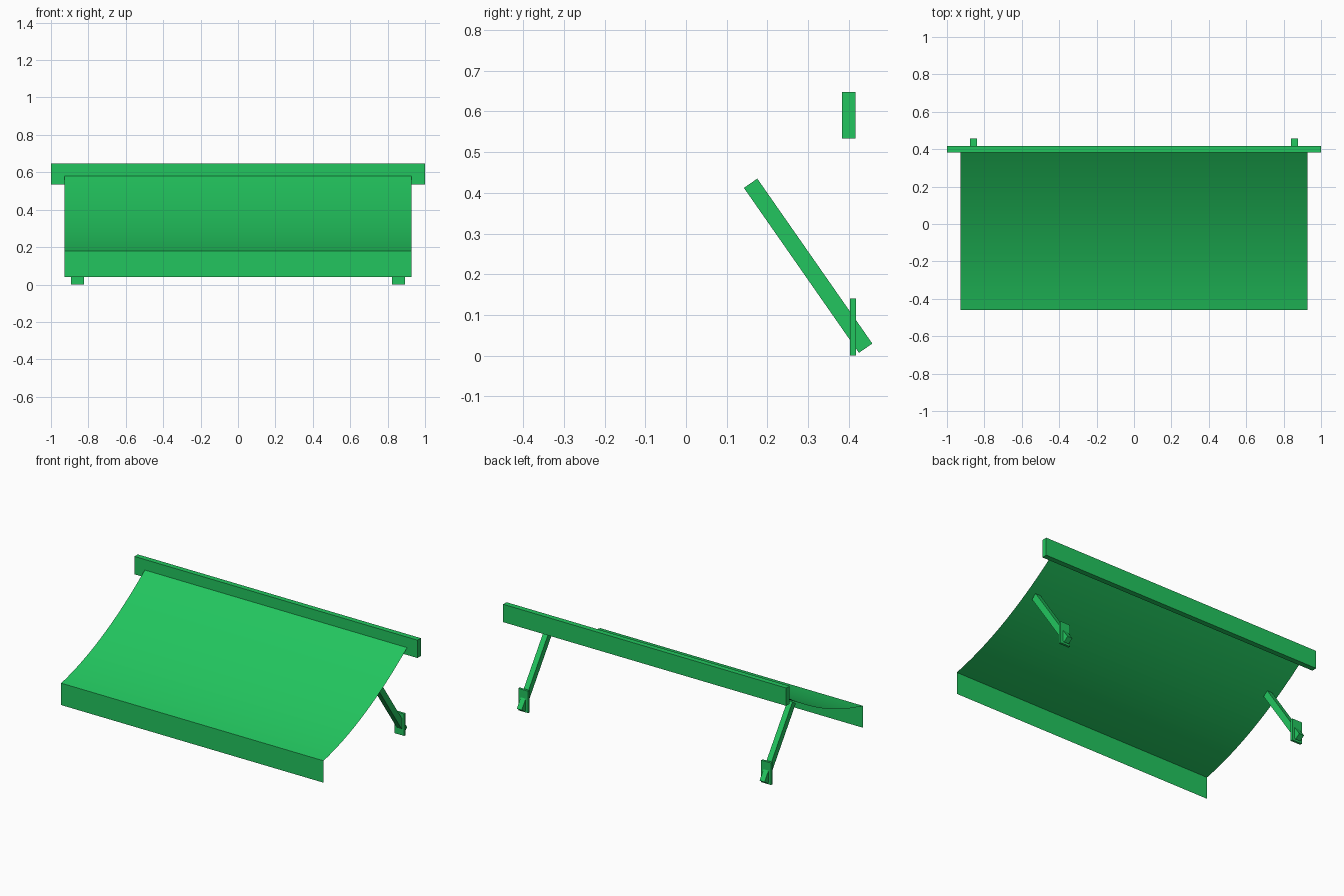
import bpy
import bmesh
from math import radians
from mathutils import Matrix, Vector

cube = bpy.data.objects.get("Cube")
if cube:
    bpy.data.objects.remove(cube, do_unlink=True)

green = bpy.data.materials.new("awning_green")
green.use_nodes = True
colour = (0.016, 0.558, 0.112, 1)
green.diffuse_color = colour
green.node_tree.nodes["Principled BSDF"].inputs["Base Color"].default_value = colour


def add_object(name, bm):
    mesh = bpy.data.meshes.new(name)
    bm.to_mesh(mesh)
    bm.free()
    mesh.materials.append(green)
    obj = bpy.data.objects.new(name, mesh)
    bpy.context.collection.objects.link(obj)
    return obj


def box(name, centre, size, tilt=0):
    """Box of a given size, tilted about the x axis."""
    bm = bmesh.new()
    bmesh.ops.create_cube(bm, size=1)
    place = (Matrix.Translation(centre) @ Matrix.Rotation(tilt, 4, "X")
             @ Matrix.Diagonal(Vector(size).to_4d()))
    bmesh.ops.transform(bm, matrix=place, verts=bm.verts)
    return add_object(name, bm)


def sheet(name, profile, half_width):
    """Thin cloth: a (y, z) profile swept along x."""
    bm = bmesh.new()
    rows = [[bm.verts.new((x, y, z)) for x in (-half_width, half_width)]
            for y, z in profile]
    for (a, b), (d, c) in zip(rows, rows[1:]):
        bm.faces.new((a, b, c, d)).smooth = True
    return add_object(name, bm)


# Sagging cloth, from the front edge up into the wall rail
front_y, back_y = -0.46, 0.416
low_z, high_z = 0.18, 0.605
steps = 20
curve = []
for i in range(steps + 1):
    t = i / steps
    curve.append((front_y + (back_y - front_y) * t,
                  low_z + (high_z - low_z) * (0.45 * t + 0.55 * t * t)))
sheet("canopy", curve, 0.927)

# Hanging front flap
sheet("valance", [(front_y, 0.04), (front_y, low_z)], 0.927)

# Wall rail
box("wall_rail", (0, 0.4, 0.591), (2, 0.034, 0.114))

# Support arms and their wall plates
for side, x in (("right", -0.858), ("left", 0.858)):
    box(side + "_arm", (x, 0.3, 0.221), (0.035, 0.04, 0.494), radians(34.9))
    box(side + "_wall_plate", (x, 0.41, 0.07), (0.07, 0.015, 0.14))
